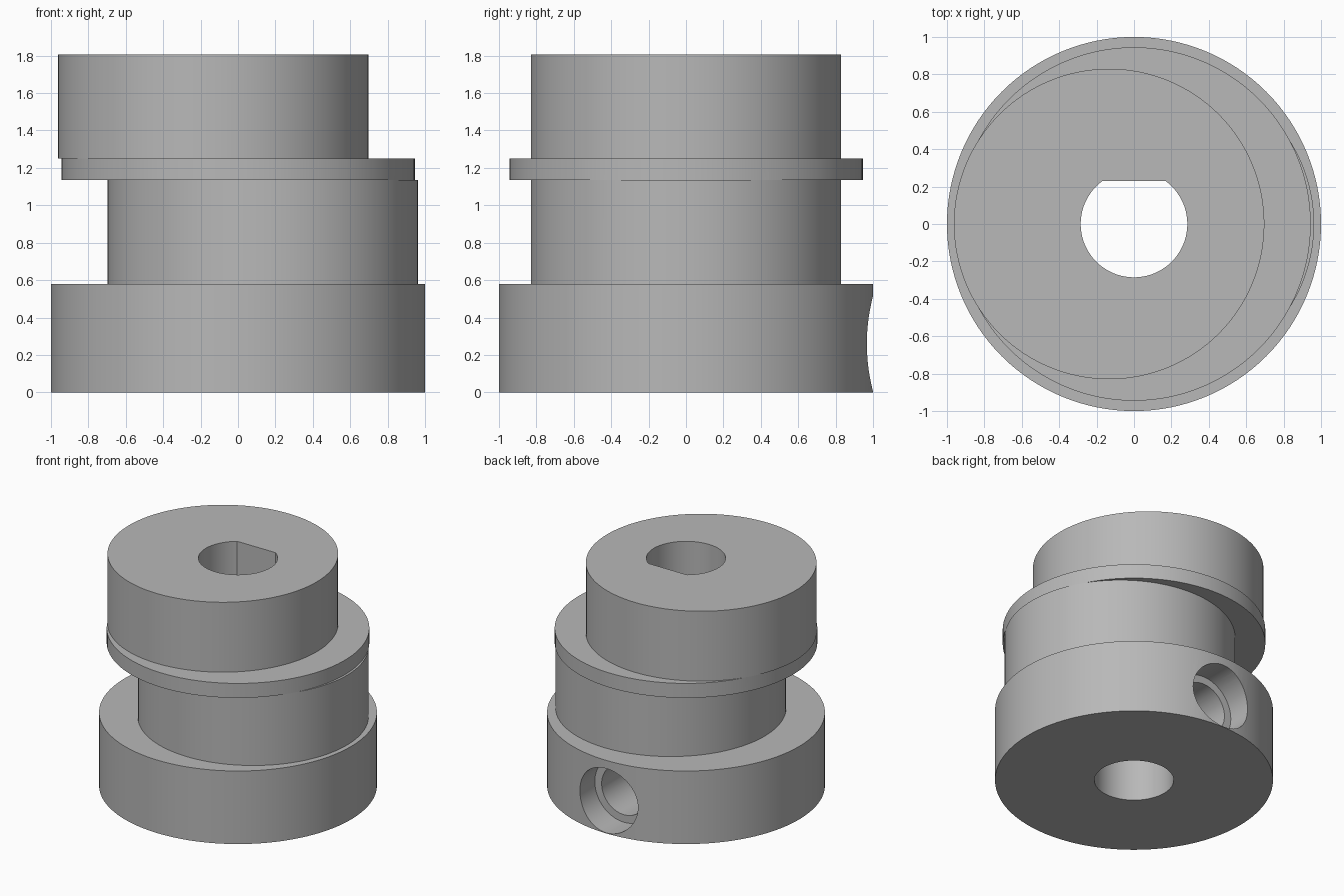
import bpy, math
from mathutils import Matrix

cube = bpy.data.objects.get("Cube")
if cube:
    bpy.data.objects.remove(cube, do_unlink=True)

SEGMENTS = 128
metal = bpy.data.materials.new("plain_grey")
metal.use_nodes = True
GREY = (0.48, 0.48, 0.48, 1)
metal.diffuse_color = GREY
metal.node_tree.nodes["Principled BSDF"].inputs["Base Color"].default_value = GREY


def disc(name, radius, bottom, top, x=0.0, flat=None, segments=SEGMENTS):
    """Upright cylinder, optionally flattened on its back side at y = flat."""
    ring = []
    for i in range(segments):
        a = math.tau * i / segments
        px, py = x + radius * math.cos(a), radius * math.sin(a)
        if flat is None or py < flat:
            ring.append((px, py))
        elif not ring or ring[-1][1] < flat:
            # The two corners of the flat, from right to left
            half = math.sqrt(radius ** 2 - flat ** 2)
            ring += [(x + half, flat), (x - half, flat)]
    n = len(ring)
    verts = [(px, py, z) for z in (bottom, top) for px, py in ring]
    faces = [tuple(reversed(range(n))), tuple(range(n, 2 * n))]
    faces += [(i, (i + 1) % n, (i + 1) % n + n, i + n) for i in range(n)]
    mesh = bpy.data.meshes.new(name)
    mesh.from_pydata(verts, [], faces)
    mesh.materials.append(metal)
    obj = bpy.data.objects.new(name, mesh)
    bpy.context.collection.objects.link(obj)
    return obj


def combine(target, other, operation):
    """Apply a boolean and discard the helper."""
    other.hide_render = True
    mod = target.modifiers.new("join", "BOOLEAN")
    mod.operation, mod.solver, mod.object = operation, "EXACT", other
    bpy.context.view_layer.objects.active = target
    bpy.ops.object.modifier_apply(modifier=mod.name)
    bpy.data.objects.remove(other, do_unlink=True)


# Stacked solids: round hub, two opposed eccentrics and the divider between
Z_HUB, Z_LOW, Z_DIV, Z_TOP = 0.58, 1.135, 1.25, 1.805
OFFSET, CAM_RADIUS = 0.133, 0.83
body = disc("eccentric_hub", 1.0, 0, Z_HUB)
for part in (
    disc("lower_eccentric", CAM_RADIUS, Z_HUB, Z_LOW, OFFSET),
    disc("divider_disc", 0.945, Z_LOW, Z_DIV),
    disc("upper_eccentric", CAM_RADIUS, Z_DIV, Z_TOP, -OFFSET),
):
    combine(body, part, "UNION")

# Shaft bore: round through the hub, flat-sided above it
combine(body, disc("round_bore", 0.285, -0.1, Z_HUB), "DIFFERENCE")
combine(body, disc("flat_bore", 0.285, 0.5, 2, flat=0.23), "DIFFERENCE")

# Counterbored screw hole in the back of the hub
to_back = Matrix.Translation((0, 0, 0.26)) @ Matrix.Rotation(-math.pi / 2, 4, "X")
for name, radius, inner in (("screw_head_hole", 0.255, 0.78), ("screw_hole", 0.195, 0.1)):
    cutter = disc(name, radius, inner, 1.2, segments=64)
    cutter.data.transform(to_back)
    combine(body, cutter, "DIFFERENCE")

# Smooth walls with crisp rims
bpy.ops.object.select_all(action="DESELECT")
body.select_set(True)
bpy.context.view_layer.objects.active = body
bpy.ops.object.shade_smooth_by_angle(angle=math.radians(30))
